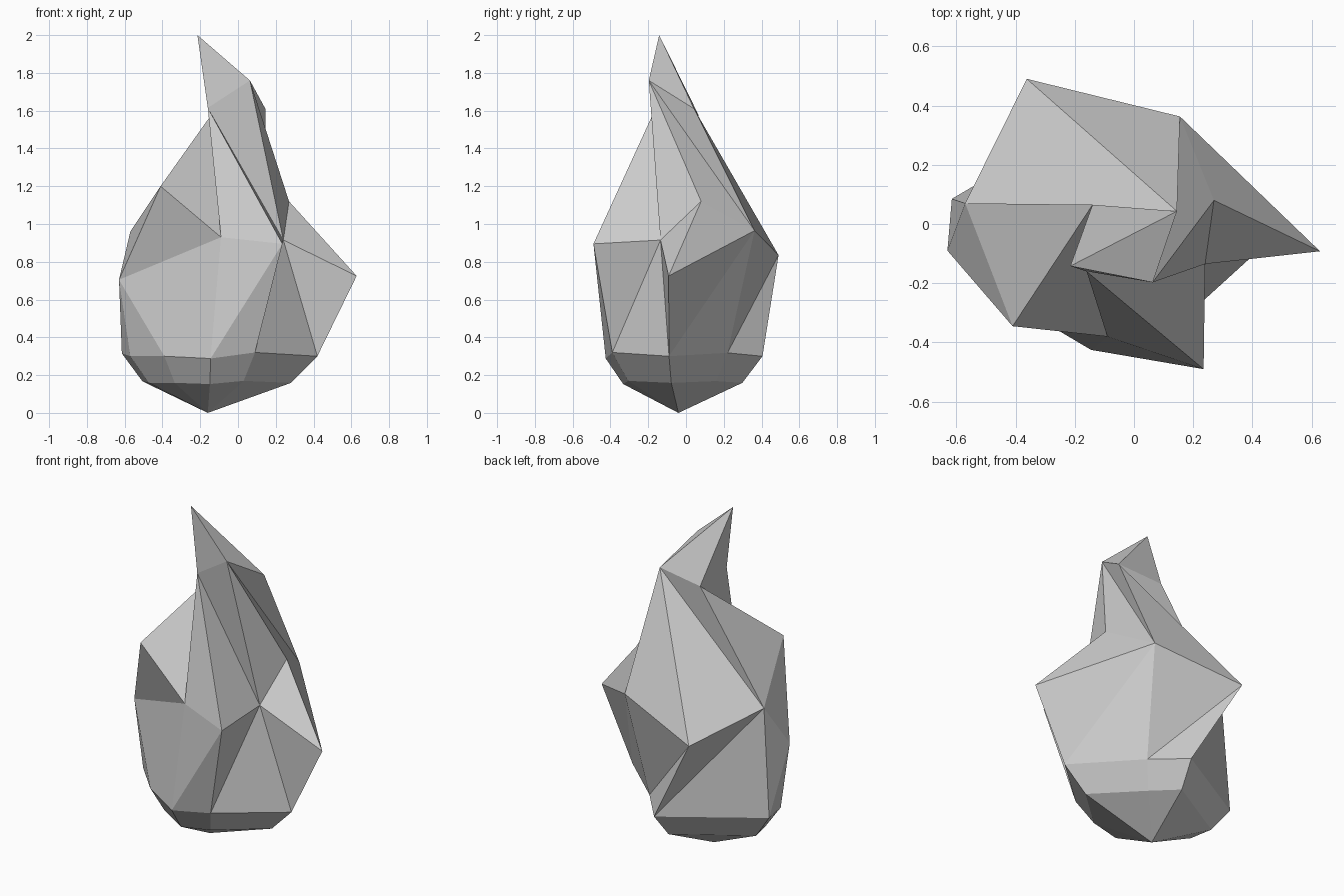
import bpy
import bmesh
from mathutils import Vector

cube = bpy.data.objects.get("Cube")
if cube:
    bpy.data.objects.remove(cube, do_unlink=True)

stone = bpy.data.materials.new("pale_grey")
stone.use_nodes = True
grey = (0.6, 0.6, 0.6, 1.0)
stone.diffuse_color = grey
stone.node_tree.nodes["Principled BSDF"].inputs["Base Color"].default_value = grey

bm = bmesh.new()

# Corners of the flame, from the curled tip down to the wide belly
corners = {
    "tip": (-0.215, -0.142, 2.0),
    "curl": (0.063, -0.197, 1.76),
    "neck_left": (0.145, 0.043, 1.61),
    "neck_back": (-0.14, 0.065, 1.58),
    "neck_front": (-0.16, -0.16, 1.615),
    "shoulder_front": (-0.41, -0.345, 1.2),
    "shoulder_left": (0.27, 0.08, 1.12),
    "shoulder_back": (0.155, 0.363, 0.965),
    "shoulder_right": (-0.57, 0.07, 0.96),
    "notch": (0.24, -0.135, 0.915),
    "chest": (-0.09, -0.38, 0.93),
    "belly_front": (0.235, -0.49, 0.895),
    "belly_back": (-0.362, 0.49, 0.835),
    "belly_left": (0.628, -0.092, 0.725),
    "belly_right": (-0.63, -0.09, 0.705),
}
v = {name: bm.verts.new(co) for name, co in corners.items()}

# Base: an eight-sided ring, a smaller copy below it, and a bottom point
base = Vector((-0.16, -0.04, 0))
ring = [(0.42, -0.09, 0.3), (0.09, -0.39, 0.32), (-0.145, -0.425, 0.288),
        (-0.39, -0.28, 0.3), (-0.57, -0.09, 0.3), (-0.615, 0.085, 0.315),
        (-0.07, 0.405, 0.3), (0.09, 0.22, 0.318)]
bottom = bm.verts.new(base)
lower = []
for i, co in enumerate(ring):
    v[f"r{i}"] = bm.verts.new(co)
    p = base.lerp(Vector(co), 0.76)
    p.z = co[2] * 0.53
    lower.append(bm.verts.new(p))
for i in range(len(ring)):
    j = (i + 1) % len(ring)
    bm.faces.new((v[f"r{i}"], v[f"r{j}"], lower[j], lower[i]))
    bm.faces.new((lower[i], lower[j], bottom))


def fan(hub, chain):
    """Triangles from one corner to each step along a chain of corners."""
    names = chain.split()
    for a, b in zip(names, names[1:]):
        bm.faces.new((v[hub], v[a], v[b]))


# Curled tip and neck
fan("tip", "curl neck_left neck_back neck_front curl")
fan("curl", "neck_front notch shoulder_left shoulder_back neck_left")
# Body facets
fan("notch", "neck_front belly_front r1 r0 belly_left shoulder_left")
fan("chest", "neck_front neck_back shoulder_front belly_right r3 r2 belly_front neck_front")
fan("shoulder_right", "neck_back neck_left belly_back r6 r5 belly_right shoulder_front neck_back")
fan("shoulder_back", "neck_left belly_back r7 r0 belly_left shoulder_left")
# Facets closing down to the base ring
fan("belly_front", "r2 r1")
fan("belly_back", "r6 r7")
fan("belly_right", "r3 r4 r5")

bmesh.ops.recalc_face_normals(bm, faces=bm.faces[:])
mesh = bpy.data.meshes.new("flame")
bm.to_mesh(mesh)
bm.free()
mesh.materials.append(stone)
flame = bpy.data.objects.new("flame", mesh)
bpy.context.collection.objects.link(flame)
